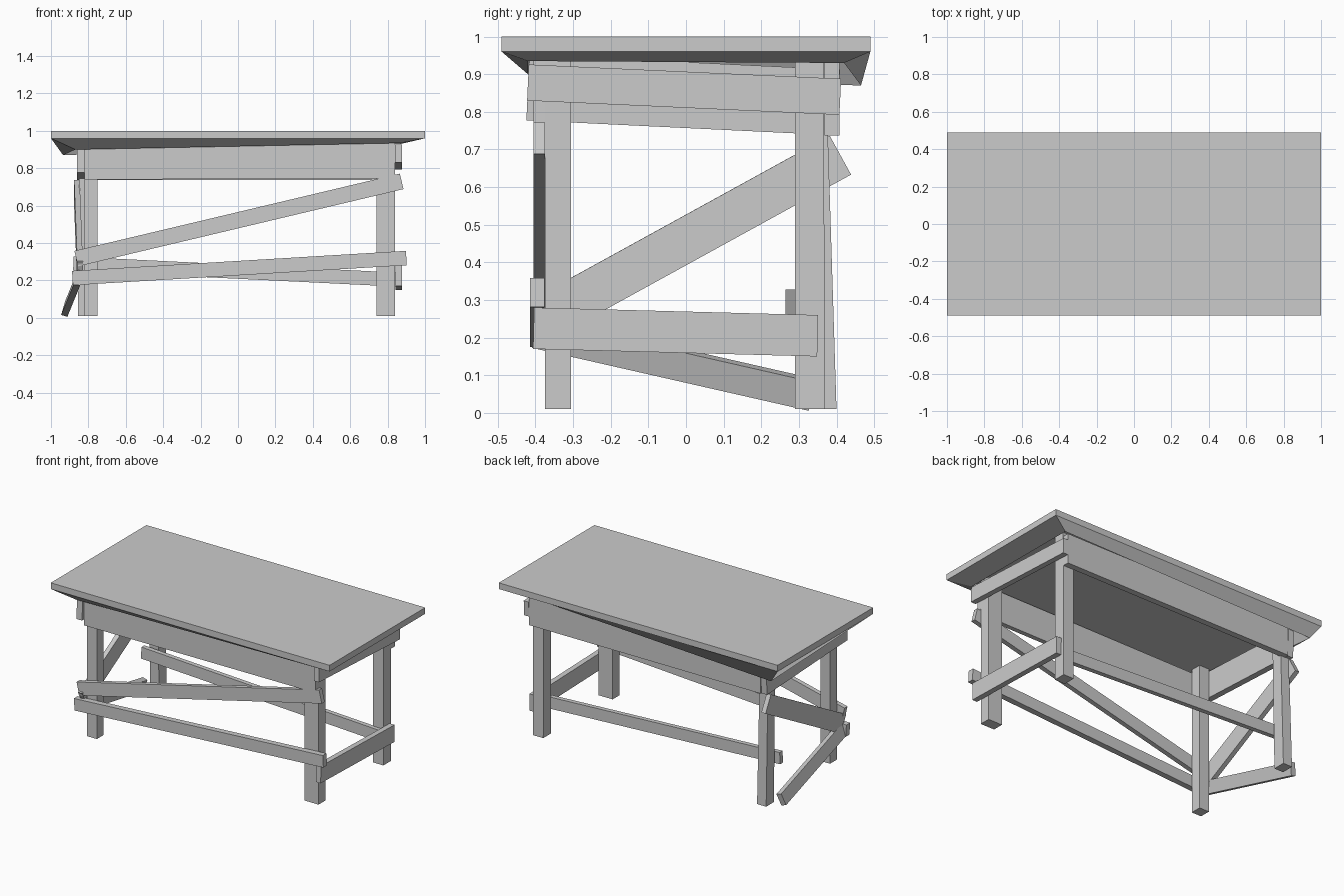
import bpy
from mathutils import Vector, Matrix


def mesh(name, verts, faces):
    me = bpy.data.meshes.new(name)
    me.from_pydata([tuple(v) for v in verts], [], faces)
    me.update()
    ob = bpy.data.objects.new(name, me)
    bpy.context.collection.objects.link(ob)
    return ob


BOX = [(3, 2, 1, 0), (4, 5, 6, 7), (0, 1, 5, 4), (1, 2, 6, 5), (2, 3, 7, 6), (3, 0, 4, 7)]


def rect(x0, x1, y0, y1, z):
    return [(x0, y0, z), (x1, y0, z), (x1, y1, z), (x0, y1, z)]


def block(name, bottom, top):
    """Six-sided block between two x/y rectangles at two heights."""
    return mesh(name, rect(*bottom) + rect(*top), BOX)


def plank(name, start, end, height, thick, roll=0.0):
    """Straight board between two end centres, ends cut square."""
    a, b = Vector(start), Vector(end)
    d = (b - a).normalized()
    side = d.cross(Vector((0, 0, 1))).normalized()
    up = side.cross(d)
    turn = Matrix.Rotation(roll, 3, d)
    side, up = turn @ side * thick / 2, turn @ up * height / 2
    ring = [-side - up, side - up, side + up, -side + up]
    return mesh(name, [a + r for r in ring] + [b + r for r in ring], BOX)


# table top
block("table_top", (-1, 1, -0.49, 0.49, 0.96), (-1, 1, -0.49, 0.49, 1.0))

# uneven sloping trim under the rim
outer = rect(-1, 1, -0.49, 0.49, 0.96)
inner = [(-0.87, -0.42, 0.90), (0.87, -0.42, 0.935), (0.87, 0.42, 0.93), (-0.935, 0.465, 0.87)]
lip = rect(-0.86, 0.86, -0.41, 0.41, 0.96)
trim = []
for i in range(4):
    j = (i + 1) % 4
    trim += [(j, i, 4 + i, 4 + j), (4 + j, 4 + i, 8 + i, 8 + j)]
mesh("underside_trim", outer + inner + lip, trim)

# legs, slightly crooked
block("front_left_leg", (-0.82, -0.75, -0.375, -0.305, 0.01), (-0.82, -0.75, -0.375, -0.305, 0.96))
block("front_right_leg", (0.74, 0.84, -0.375, -0.305, 0.01), (0.74, 0.84, -0.375, -0.305, 0.96))
block("back_right_leg", (0.765, 0.84, 0.29, 0.37, 0.01), (0.765, 0.84, 0.29, 0.365, 0.96))
block("back_left_leg", (-0.855, -0.79, 0.32, 0.40, 0.01), (-0.85, -0.79, 0.30, 0.37, 0.96))

# aprons
plank("front_apron", (-0.82, -0.39, 0.84), (0.84, -0.39, 0.845), 0.20, 0.03)
plank("back_apron", (-0.82, 0.388, 0.835), (0.84, 0.388, 0.835), 0.195, 0.04)
plank("right_apron", (0.858, -0.42, 0.878), (0.858, 0.41, 0.84), 0.096, 0.035)
plank("left_apron", (-0.842, -0.42, 0.865), (-0.842, 0.405, 0.825), 0.175, 0.04)

# stretchers
plank("front_stretcher", (-0.885, -0.395, 0.213), (0.90, -0.395, 0.32), 0.077, 0.038)
plank("back_stretcher", (-0.88, 0.28, 0.29), (0.85, 0.28, 0.205), 0.075, 0.03)
plank("right_stretcher", (0.86, -0.405, 0.225), (0.86, 0.35, 0.205), 0.11, 0.035)
plank("left_stretcher", (-0.85, -0.40, 0.215), (-0.918, 0.335, 0.048), 0.08, 0.035, 0.3)

# diagonal braces
plank("front_brace", (-0.865, -0.39, 0.317), (0.875, -0.39, 0.73), 0.085, 0.03)
plank("left_brace", (-0.845, -0.385, 0.248), (-0.862, 0.41, 0.685), 0.118, 0.03)
